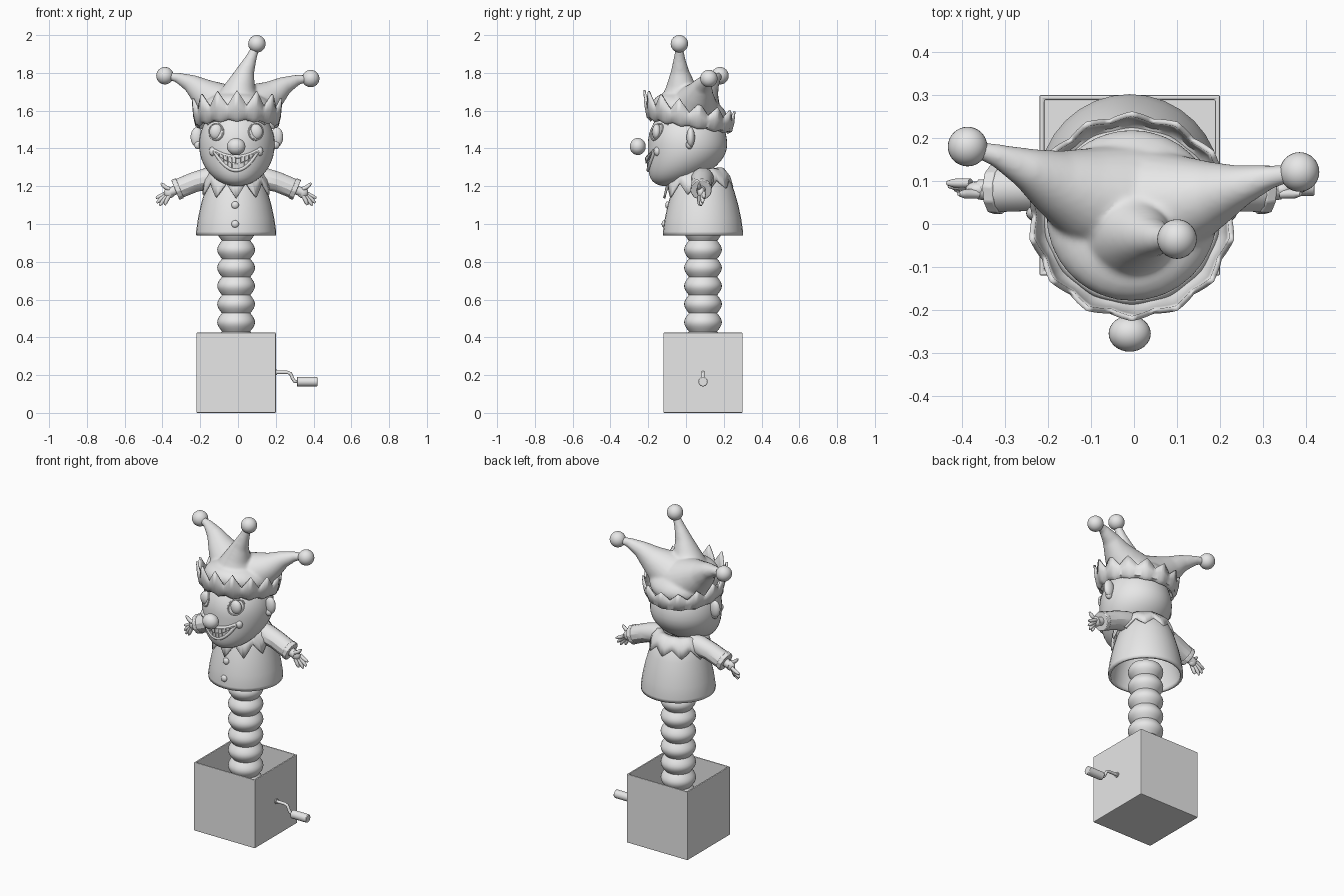
import bpy, bmesh, math
from mathutils import Vector

cube = bpy.data.objects.get("Cube")
if cube:
    bpy.data.objects.remove(cube, do_unlink=True)

grey = bpy.data.materials.new("plain_grey")
grey.use_nodes = True
grey.diffuse_color = (0.8, 0.8, 0.8, 1)
grey.node_tree.nodes["Principled BSDF"].inputs["Base Color"].default_value = (0.8, 0.8, 0.8, 1)
CX, CY = -0.01, 0.09      # axis of box, spring and coat
TAU = math.tau


def finish(name, bm, angle=40):
    bmesh.ops.recalc_face_normals(bm, faces=bm.faces)
    mesh = bpy.data.meshes.new(name)
    bm.to_mesh(mesh)
    bm.free()
    mesh.materials.append(grey)
    ob = bpy.data.objects.new(name, mesh)
    bpy.context.collection.objects.link(ob)
    bpy.ops.object.select_all(action='DESELECT')
    ob.select_set(True)
    bpy.context.view_layer.objects.active = ob
    if angle:
        bpy.ops.object.shade_smooth_by_angle(angle=math.radians(angle))
    return ob


def add_loft(bm, rings, caps=True):
    rows = [[bm.verts.new(p) for p in ring] for ring in rings]
    n = len(rows[0])
    for a, b in zip(rows, rows[1:]):
        for i in range(n):
            j = (i + 1) % n
            bm.faces.new((a[i], a[j], b[j], b[i]))
    if caps:
        bm.faces.new(rows[0])
        bm.faces.new(rows[-1])


def add_tube(bm, path, segs=12):
    """Closed tube through (x, y, z, radius) points."""
    pts = [Vector(p[:3]) for p in path]
    side, rings, last = None, [], len(pts) - 1
    for i, p in enumerate(pts):
        t = (pts[min(i + 1, last)] - pts[max(i - 1, 0)]).normalized()
        if side is None:
            side = t.orthogonal()
        side = (side - t * side.dot(t)).normalized()
        up = t.cross(side)
        rings.append([p + path[i][3] * (side * math.cos(TAU * k / segs) + up * math.sin(TAU * k / segs))
                      for k in range(segs)])
    add_loft(bm, rings)


def tube(name, path, segs=12, angle=40):
    bm = bmesh.new()
    add_tube(bm, path, segs)
    return finish(name, bm, angle)


def add_ball(bm, centre, radii, segs=32):
    new = bmesh.ops.create_uvsphere(bm, u_segments=segs, v_segments=segs // 2, radius=1)["verts"]
    for v in new:
        v.co = Vector(centre) + Vector(a * b for a, b in zip(v.co, radii))
    return new


def ball(name, centre, radii, segs=32):
    bm = bmesh.new()
    add_ball(bm, centre, radii, segs)
    return finish(name, bm, 60)


def lathe(name, profile, segs=32, caps=False):
    bm = bmesh.new()
    add_loft(bm, [[(CX + r * math.cos(TAU * i / segs), CY + r * math.sin(TAU * i / segs), z)
                   for i in range(segs)] for r, z in profile], caps)
    return finish(name, bm, 50)


def thicken(ob, amount, offset=-1):
    mod = ob.modifiers.new("thickness", 'SOLIDIFY')
    mod.thickness, mod.offset = amount, offset


def bevel(ob, width):
    mod = ob.modifiers.new("bevel", 'BEVEL')
    mod.width, mod.segments = width, 2


# Open box
bm = bmesh.new()
bmesh.ops.create_cube(bm, size=0.42)
for v in bm.verts:
    v.co += Vector((CX, CY, 0.21))
    v.co.z *= 0.425 / 0.42
top = max(bm.faces, key=lambda f: f.calc_center_median().z)
bmesh.ops.delete(bm, geom=[top], context='FACES_ONLY')
box = finish("box", bm, 0)
thicken(box, 0.016)
bevel(box, 0.004)

# Crank
tube("crank_rod", [(0.18, CY, 0.215, 0.009), (0.26, CY, 0.215, 0.009), (0.278, CY, 0.208, 0.009),
                   (0.288, CY, 0.185, 0.009), (0.298, CY, 0.168, 0.009), (0.32, CY, 0.165, 0.009)])
tube("crank_washer", [(0.195, CY, 0.215, 0.016), (0.206, CY, 0.215, 0.016)])
bevel(tube("crank_handle", [(0.312, CY, 0.165, 0.025), (0.42, CY, 0.165, 0.025)], 16), 0.004)

# Bellows spring
lathe("spring", [(0.075 + 0.025 * abs(math.cos(math.pi * (z - 0.48) / 0.096)), z)
                 for z in (0.024 + 0.012 * i for i in range(82))], 32, True)

# Coat with buttons
coat = lathe("coat", [(0.211, 0.94), (0.212, 0.96), (0.202, 1.03), (0.187, 1.10), (0.167, 1.17),
                      (0.145, 1.23), (0.11, 1.275)])
thicken(coat, 0.015)
for i, (y, z) in enumerate(((-0.096, 1.10), (-0.115, 1.0))):
    ball(f"button_{i + 1}", (-0.015, y, z), (0.02, 0.014, 0.02), 16)


# Pointed collar and hat cuff: rows of (radius, base height, point height)
def ruffle(name, cx, cy, rows, points, tilt, sharp):
    bm, n = bmesh.new(), points * 8
    rings = []
    for r, z, wave, flare in rows:
        ring = []
        for i in range(n):
            a = TAU * i / n - math.pi / 2
            w = (abs((i / 8) % 1 - 0.5) * 2 if sharp else 0.5 + 0.5 * math.cos(TAU * i / 8))
            rr = r + flare * w
            x, y = rr * math.cos(a), rr * math.sin(a)
            ring.append((cx + x, cy + y, z + wave * w * (1 - 0.25 * y / r) + tilt * y))
        rings.append(ring)
    add_loft(bm, rings, False)
    ob = finish(name, bm, 50)
    thicken(ob, 0.012, 0)
    return ob


ruffle("collar", CX, 0.065, [(0.10, 1.285, 0, 0), (0.13, 1.285, -0.01, 0.005),
                             (0.155, 1.26, -0.035, 0.01), (0.165, 1.225, -0.06, 0.015)], 10, 0.07, True)
ruffle("hat_cuff", -0.005, 0.018, [(0.19, 1.55, 0, 0), (0.20, 1.525, -0.01, 0.005), (0.213, 1.53, 0, 0.008),
                                   (0.222, 1.56, 0.02, 0.01), (0.226, 1.59, 0.062, 0.012)], 14, -0.17, True)

# Head with jaw pushed forward
HX, HY, HZ, RX, RY, RZ = -0.006, 0.008, 1.42, 0.2, 0.21, 0.22


def jaw(z):
    return 0.11 * max(0, (HZ - z) / RZ) ** 2


def face_y(x, z):
    k = 1 - ((x - HX) / RX) ** 2 - ((z - HZ) / RZ) ** 2
    return HY - RY * math.sqrt(max(k, 0)) - jaw(z)


bm = bmesh.new()
for v in add_ball(bm, (HX, HY, HZ), (RX, RY, RZ), 48):
    v.co.y -= jaw(v.co.z)
finish("head", bm, 60)
ball("nose", (CX, -0.255, 1.41), (0.049, 0.042, 0.045))

# Eyes, brows and ears
for s, side in ((1, "left"), (-1, "right")):
    ex, ez = CX + s * 0.105, 1.488
    ball(side + "_eye", (ex, face_y(ex, ez) + 0.006, ez), (0.036, 0.024, 0.042), 24)
    rim = []
    for i in range(25):
        x, z = ex + 0.037 * math.cos(TAU * i / 24), ez + 0.043 * math.sin(TAU * i / 24)
        rim.append((x, face_y(x, z), z, 0.005))
    tube(side + "_eyelid", rim, 8)
    brow = []
    for dx, z, r in ((0.06, 1.548, 0.004), (0.085, 1.558, 0.011), (0.115, 1.553, 0.011),
                     (0.135, 1.543, 0.009), (0.153, 1.525, 0.003)):
        x = CX + s * dx
        brow.append((x, face_y(x, z) - 0.006, z, r))
    tube(side + "_brow", brow, 8, 60)
    ball(side + "_ear", (HX + s * 0.212, 0.025, 1.46), (0.033, 0.022, 0.052), 24)
    ball(side + "_ear_lobe", (HX + s * 0.205, 0.018, 1.42), (0.022, 0.018, 0.024), 16)
    x = CX + s * 0.122
    ball(side + "_cheek", (x, face_y(x, 1.385) + 0.012, 1.385), (0.022, 0.022, 0.026), 16)


# Grinning mouth: two rows of teeth framed by lips
def mouth(u, v):
    x = CX + 0.115 * u
    low, high = 1.285 + 0.1 * u * u, 1.355 + 0.034 * u * u
    z = low + (high - low) * v
    return x, face_y(x, z), z


for name, v in (("lower_lip", 0), ("upper_lip", 1)):
    tube(name, [(*mouth(i / 12, v), 0.010) for i in range(-12, 13)], 10, 60)
bm = bmesh.new()
cols = 10
for row in range(2):
    for c in range(cols):
        u0, u1 = ((c + k) / cols * 1.9 - 0.95 for k in (0.05, 0.95))
        v0, v1 = (row + 0.04) / 2, (row + 0.96) / 2
        bm.faces.new([bm.verts.new(Vector(mouth(u, v)) + Vector((0, -0.006, 0)))
                      for u, v in ((u0, v0), (u1, v0), (u1, v1), (u0, v1))])
teeth = finish("teeth", bm, 0)
thicken(teeth, 0.008)
bevel(teeth, 0.002)

# Three-horned hat, blended into one skin
horns = [[(0.0, -0.01, 1.58, 0.15), (0.0, -0.02, 1.67, 0.115), (0.018, -0.028, 1.74, 0.075),
          (0.04, -0.032, 1.81, 0.048), (0.07, -0.035, 1.88, 0.03), (0.10, -0.035, 1.95, 0.018)],
         [(-0.04, 0.05, 1.60, 0.14), (-0.13, 0.075, 1.655, 0.105), (-0.19, 0.1, 1.70, 0.075),
          (-0.25, 0.13, 1.745, 0.048), (-0.32, 0.16, 1.775, 0.027), (-0.38, 0.178, 1.785, 0.018)],
         [(0.04, 0.04, 1.60, 0.14), (0.13, 0.055, 1.65, 0.105), (0.19, 0.072, 1.69, 0.075),
          (0.25, 0.09, 1.735, 0.048), (0.32, 0.11, 1.765, 0.027), (0.38, 0.12, 1.77, 0.018)]]
bm = bmesh.new()
for v in add_ball(bm, (-0.005, 0.02, 1.60), (0.2, 0.2, 0.10)):
    v.co.z -= 0.17 * v.co.y
for h in horns:
    add_tube(bm, h, 24)
hat = finish("hat", bm, 0)
mod = hat.modifiers.new("blend", 'REMESH')
mod.mode, mod.voxel_size, mod.use_smooth_shade = 'VOXEL', 0.008, True
mod = hat.modifiers.new("soften", 'SMOOTH')
mod.factor, mod.iterations = 0.5, 10
for i, c in enumerate(((0.1, -0.035, 1.954), (-0.387, 0.18, 1.785), (0.385, 0.121, 1.77))):
    ball(f"hat_bobble_{i + 1}", c, (0.046,) * 3)

# Sleeves and hands
fingers = [(0.352, 1.185, 0.07, 0.375, 1.195, 0.398, 1.216), (0.37, 1.165, 0.095, 0.395, 1.15, 0.425, 1.138),
           (0.37, 1.155, 0.088, 0.395, 1.135, 0.42, 1.112), (0.365, 1.15, 0.08, 0.385, 1.125, 0.405, 1.097),
           (0.355, 1.148, 0.07, 0.368, 1.125, 0.378, 1.10)]
for s, side in ((1, "left"), (-1, "right")):
    def at(d, y, z, r):
        return CX + s * d, y, z, r

    tube(side + "_sleeve", [at(0.08, 0.09, 1.245, 0.055), at(0.15, 0.088, 1.24, 0.06),
                            at(0.22, 0.084, 1.222, 0.055), at(0.31, 0.08, 1.185, 0.054)], 12, 30)
    bevel(tube(side + "_cuff", [at(0.298, 0.08, 1.19, 0.058), at(0.322, 0.08, 1.18, 0.058)], 10, 30), 0.004)
    tube(side + "_wrist", [at(0.30, 0.08, 1.188, 0.026), at(0.35, 0.08, 1.168, 0.024)])
    ball(side + "_palm", at(0.352, 0.08, 1.167, 0)[:3], (0.03, 0.02, 0.03), 16)
    bm = bmesh.new()
    for d0, z0, y, d1, z1, d2, z2 in fingers:
        add_tube(bm, [at(d0, y, z0, 0.011), at(d1, y, z1, 0.011),
                      at((d1 + d2) / 2, y, (z1 + z2) / 2, 0.010), at(d2, y, z2, 0.005)], 8)
    finish(side + "_fingers", bm, 60)
